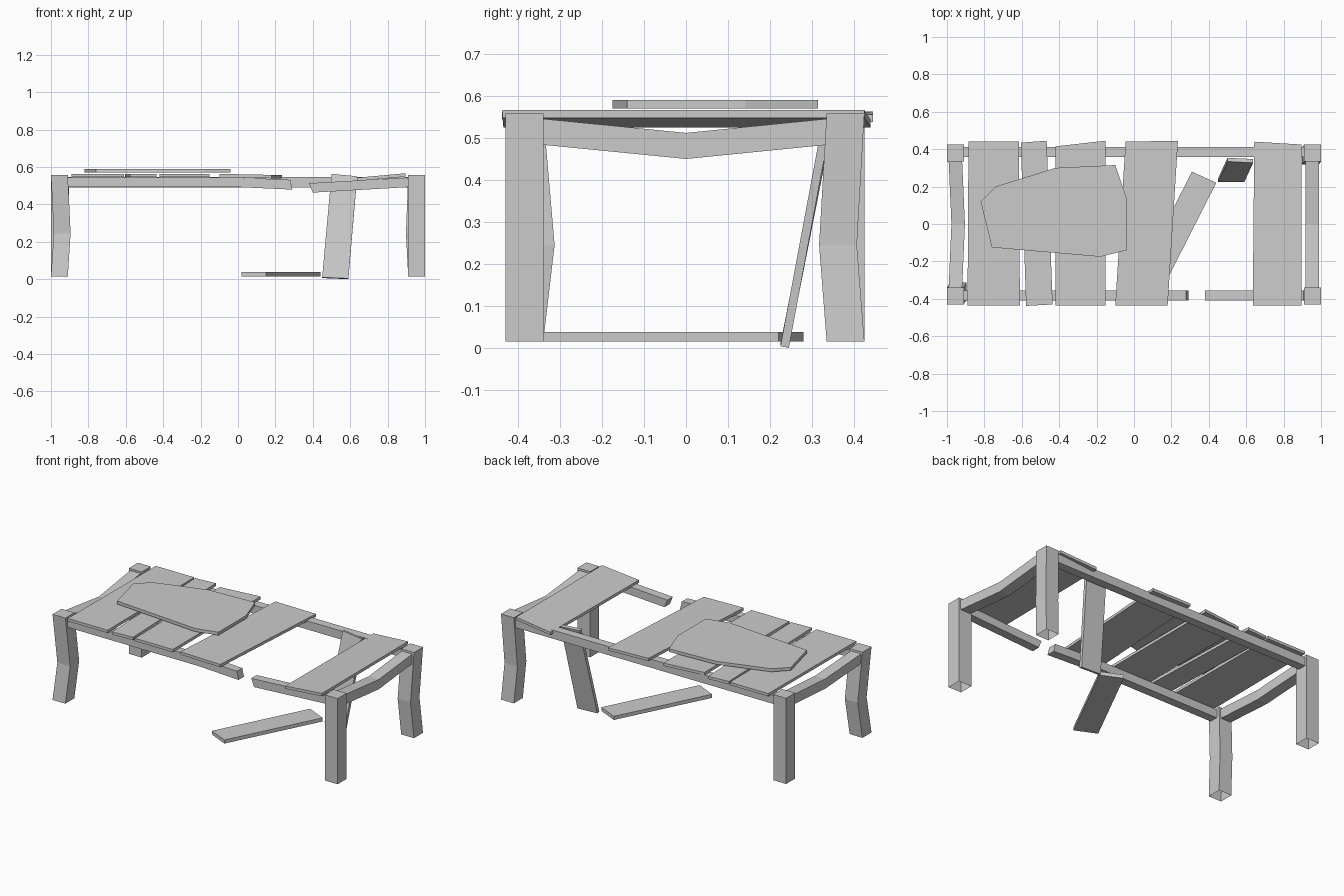
import bpy, bmesh
from mathutils import Vector

if "Cube" in bpy.data.objects:
    bpy.data.objects.remove(bpy.data.objects["Cube"])


def loft(name, rings, cap_start=True, cap_end=True):
    """Skin a closed tube through rings of equal point count."""
    bm = bmesh.new()
    rows = [[bm.verts.new(p) for p in r] for r in rings]
    n = len(rows[0])
    for a, b in zip(rows, rows[1:]):
        for i in range(n):
            j = (i + 1) % n
            bm.faces.new((a[i], a[j], b[j], b[i]))
    if cap_start:
        bm.faces.new(rows[0][::-1])
    if cap_end:
        bm.faces.new(rows[-1])
    bmesh.ops.recalc_face_normals(bm, faces=bm.faces)
    me = bpy.data.meshes.new(name)
    bm.to_mesh(me)
    bm.free()
    ob = bpy.data.objects.new(name, me)
    bpy.context.collection.objects.link(ob)
    return ob


def beam(name, path, u, v, **caps):
    """Rectangular beam along path; u and v are half-extent vectors."""
    u, v = Vector(u), Vector(v)
    rings = []
    for p in path:
        p = Vector(p)
        rings.append([p - u - v, p + u - v, p + u + v, p - u + v])
    return loft(name, rings, **caps)


def board(name, outline, z, thick):
    """Flat board from an xy outline; z is a number or a function of x."""
    h = z if callable(z) else (lambda x: z)
    low = [(x, y, h(x)) for x, y in outline]
    return loft(name, [low, [(x, y, zz + thick) for x, y, zz in low]])


# Legs: two straight, two cracked inwards at mid height (open undersides)
for name, x, y, bx, by in (("front_left_leg", -0.955, -0.385, 0.015, 0.027),
                           ("front_right_leg", 0.955, -0.385, 0, 0),
                           ("back_left_leg", -0.955, 0.38, 0, 0),
                           ("back_right_leg", 0.955, 0.38, -0.012, -0.018)):
    beam(name, [(x, y, 0.015), (x + bx, y + by, 0.245), (x, y, 0.558)],
         (0.045, 0, 0), (0, 0.045, 0), cap_start=False)

# Sagging end rails
for name, x, bend in (("left_end_rail", -0.955, 0.015), ("right_end_rail", 0.952, 0)):
    beam(name, [(x, -0.345, 0.515), (x + bend, 0, 0.481), (x, 0.34, 0.515)],
         (0.036, 0, 0), (0, 0, 0.031))

# Long rails, the front one snapped in two
ry, rz = (0, 0.027, 0), (0, 0, 0.027)
beam("back_rail", [(-0.915, 0.385, 0.518), (0.915, 0.385, 0.518)], ry, rz)
beam("front_rail_left", [(-0.915, -0.383, 0.518), (0, -0.383, 0.518),
                         (0.285, -0.383, 0.505)], ry, (-0.006, 0, 0.026))
beam("front_rail_right", [(0.39, -0.383, 0.488), (0.915, -0.383, 0.518)],
     ry, (-0.01, 0, 0.025))

# Top slats, unevenly spaced and slightly skewed
slats = [
    ([(-0.885, 0.44), (-0.615, 0.44), (-0.61, -0.435), (-0.89, -0.435)], 0.545),
    ([(-0.605, 0.435), (-0.467, 0.445), (-0.435, -0.43), (-0.577, -0.438)], 0.545),
    ([(-0.42, 0.415), (-0.153, 0.445), (-0.153, -0.435), (-0.42, -0.435)], 0.545),
    ([(-0.045, 0.44), (0.235, 0.445), (0.18, -0.435), (-0.1, -0.435)],
     lambda x: 0.543 - 0.02 * x),
    ([(0.643, 0.44), (0.895, 0.425), (0.895, -0.437), (0.635, -0.435)],
     lambda x: 0.525 + 0.09 * (x - 0.64)),
]
for i, (outline, z) in enumerate(slats):
    board(f"slat_{i + 1}", outline, z, 0.018)

# Irregular panel lying on the slats
board("loose_panel", [(-0.82, 0.12), (-0.74, 0.20), (-0.42, 0.30), (-0.10, 0.315),
                      (-0.04, 0.14), (-0.04, -0.14), (-0.18, -0.175), (-0.76, -0.125)],
      0.57, 0.02)

# Slat fallen flat on the floor
board("fallen_slat", [(0.31, 0.28), (0.44, 0.22), (0.15, -0.35), (0.02, -0.29)],
      0.015, 0.023)

# Slat leaning against the back rail
t = Vector((0, 0.02, -0.004))
lean = [Vector(p) for p in ((0.45, 0.225, 0.01), (0.59, 0.225, 0.004),
                            (0.637, 0.327, 0.55), (0.50, 0.334, 0.563))]
loft("leaning_slat", [lean, [p + t for p in lean]])
